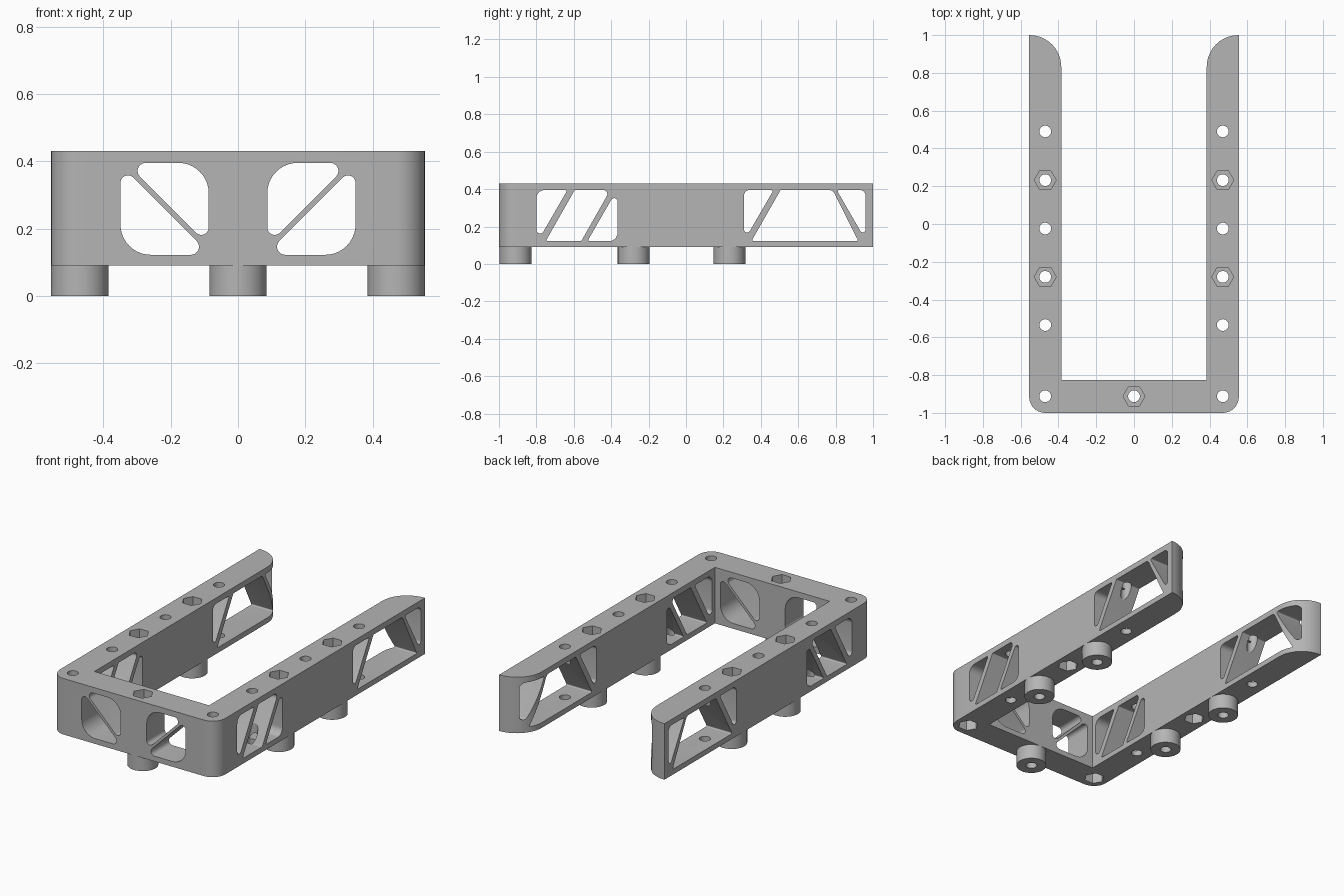
import bpy
import bmesh
import math
from mathutils import Vector

if "Cube" in bpy.data.objects:
    bpy.data.objects.remove(bpy.data.objects["Cube"])

grey = bpy.data.materials.new("plain grey")
grey.use_nodes = True
colour = (0.46, 0.46, 0.46, 1)
grey.diffuse_color = colour
grey.node_tree.nodes["Principled BSDF"].inputs["Base Color"].default_value = colour

BASE, TOP = 0.09, 0.43          # frame height range
LOW, HIGH = 0.122, 0.395        # window height range
ARM, BAR = 0.47, -0.912         # centre lines of arms and front bar


def rounded(corners, steps=10):
    """Polygon from (a, b, radius) corners, with filleted corners."""
    out = []
    for i, (a, b, r) in enumerate(corners):
        p = Vector((a, b))
        if r == 0:
            out.append(p)
            continue
        u = (Vector(corners[i - 1][:2]) - p).normalized()
        v = (Vector(corners[(i + 1) % len(corners)][:2]) - p).normalized()
        half = u.angle(v) / 2
        centre = p + (u + v).normalized() * (r / math.sin(half))
        start = (p + u * (r / math.tan(half)) - centre).normalized()
        end = (p + v * (r / math.tan(half)) - centre).normalized()
        out += [centre + start.slerp(end, k / steps) * r for k in range(steps + 1)]
    return out


def circle(x, y, r, sides):
    return [Vector((x + r * math.cos(math.tau * k / sides),
                    y + r * math.sin(math.tau * k / sides))) for k in range(sides)]


def prism(bm, outline, axis, lo, hi):
    """Extrude an outline along the x, y or z axis into bm."""
    place = {"x": lambda p, d: (d, p.x, p.y),
             "y": lambda p, d: (p.x, d, p.y),
             "z": lambda p, d: (p.x, p.y, d)}[axis]
    a = [bm.verts.new(place(p, lo)) for p in outline]
    b = [bm.verts.new(place(p, hi)) for p in outline]
    faces = [bm.faces.new(a), bm.faces.new(b)]
    for i in range(len(a)):
        faces.append(bm.faces.new((a[i - 1], a[i], b[i], b[i - 1])))
    bmesh.ops.recalc_face_normals(bm, faces=faces)


def finish(bm, name):
    mesh = bpy.data.meshes.new(name)
    bm.to_mesh(mesh)
    bm.free()
    mesh.materials.append(grey)
    obj = bpy.data.objects.new(name, mesh)
    bpy.context.collection.objects.link(obj)
    return obj


def cut(obj, cutters):
    """Subtract the cutters, bake the result and smooth the round faces."""
    for c in cutters:
        mod = obj.modifiers.new("cut", "BOOLEAN")
        mod.operation = "DIFFERENCE"
        mod.solver = "EXACT"
        mod.object = c
    bpy.context.view_layer.update()
    graph = bpy.context.evaluated_depsgraph_get()
    mesh = bpy.data.meshes.new_from_object(obj.evaluated_get(graph))
    obj.modifiers.clear()
    obj.data = mesh
    bpy.ops.object.select_all(action="DESELECT")
    obj.select_set(True)
    bpy.context.view_layer.objects.active = obj
    bpy.ops.object.shade_smooth_by_angle(angle=math.radians(30))


# U-shaped frame
bm = bmesh.new()
prism(bm, rounded([
    (-0.555, -1, 0.085), (0.555, -1, 0.085), (0.555, 1, 0), (0.385, 1, 0.168),
    (0.385, -0.827, 0), (-0.385, -0.827, 0), (-0.385, 1, 0.168), (-0.555, 1, 0),
]), "z", BASE, TOP)
frame = finish(bm, "frame")

# Truss windows through both arms
bm = bmesh.new()
side_windows = [
    [(-0.8, HIGH, 0.045), (-0.634, HIGH, 0.008), (-0.8, 0.108, 0.02)],
    [(-0.75, LOW, 0.006), (-0.595, HIGH, 0.006), (-0.405, HIGH, 0.022), (-0.56, LOW, 0.006)],
    [(-0.527, LOW, 0.006), (-0.366, 0.401, 0.018), (-0.366, LOW, 0.045)],
    [(0.31, HIGH, 0.03), (0.468, HIGH, 0.008), (0.31, LOW, 0.017)],
    [(0.35, LOW, 0.006), (0.506, HIGH, 0.006), (0.784, HIGH, 0.03), (0.922, LOW, 0.006)],
    [(0.806, HIGH, 0.008), (0.96, HIGH, 0.03), (0.96, 0.128, 0.015)],
]
for w in side_windows:
    prism(bm, rounded(w), "x", -0.7, 0.7)

# Diagonal windows through the front bar, mirrored
for s in (-1, 1):
    upper = [(0.087, HIGH, 0.09), (0.332, HIGH, 0.024), (0.087, 0.15, 0.022)]
    lower = [(0.349, 0.389, 0.022), (0.349, LOW, 0.09), (0.082, LOW, 0.024)]
    for w in (upper, lower):
        prism(bm, rounded([(s * x, z, r) for x, z, r in w]), "y", -1.1, -0.81)
windows = finish(bm, "window_cutter")

# Bolt bores, and hexagonal nut pockets from above or below
post_spots = [(0, BAR)] + [(s * ARM, y) for s in (-1, 1) for y in (-0.28, 0.232)]
under_spots = [(s * ARM, y) for s in (-1, 1) for y in (BAR, -0.024)]
plain_spots = [(s * ARM, y) for s in (-1, 1) for y in (-0.535, 0.49)]
bm = bmesh.new()
for x, y in post_spots + under_spots + plain_spots:
    prism(bm, circle(x, y, 0.031, 32), "z", -0.1, 0.6)
bores = finish(bm, "bore_cutter")
bm = bmesh.new()
for x, y in post_spots:
    prism(bm, circle(x, y, 0.058, 6), "z", TOP - 0.17, 0.6)
for x, y in under_spots:
    prism(bm, circle(x, y, 0.058, 6), "z", -0.1, BASE + 0.17)
pockets = finish(bm, "pocket_cutter")
cut(frame, [windows, pockets, bores])

# Round standoff posts
for i, (x, y) in enumerate(post_spots):
    bm = bmesh.new()
    prism(bm, circle(x, y, 0.085, 64), "z", 0, BASE)
    cut(finish(bm, f"standoff_post_{i + 1}"), [bores])

for helper in (windows, bores, pockets):
    bpy.data.objects.remove(helper)
